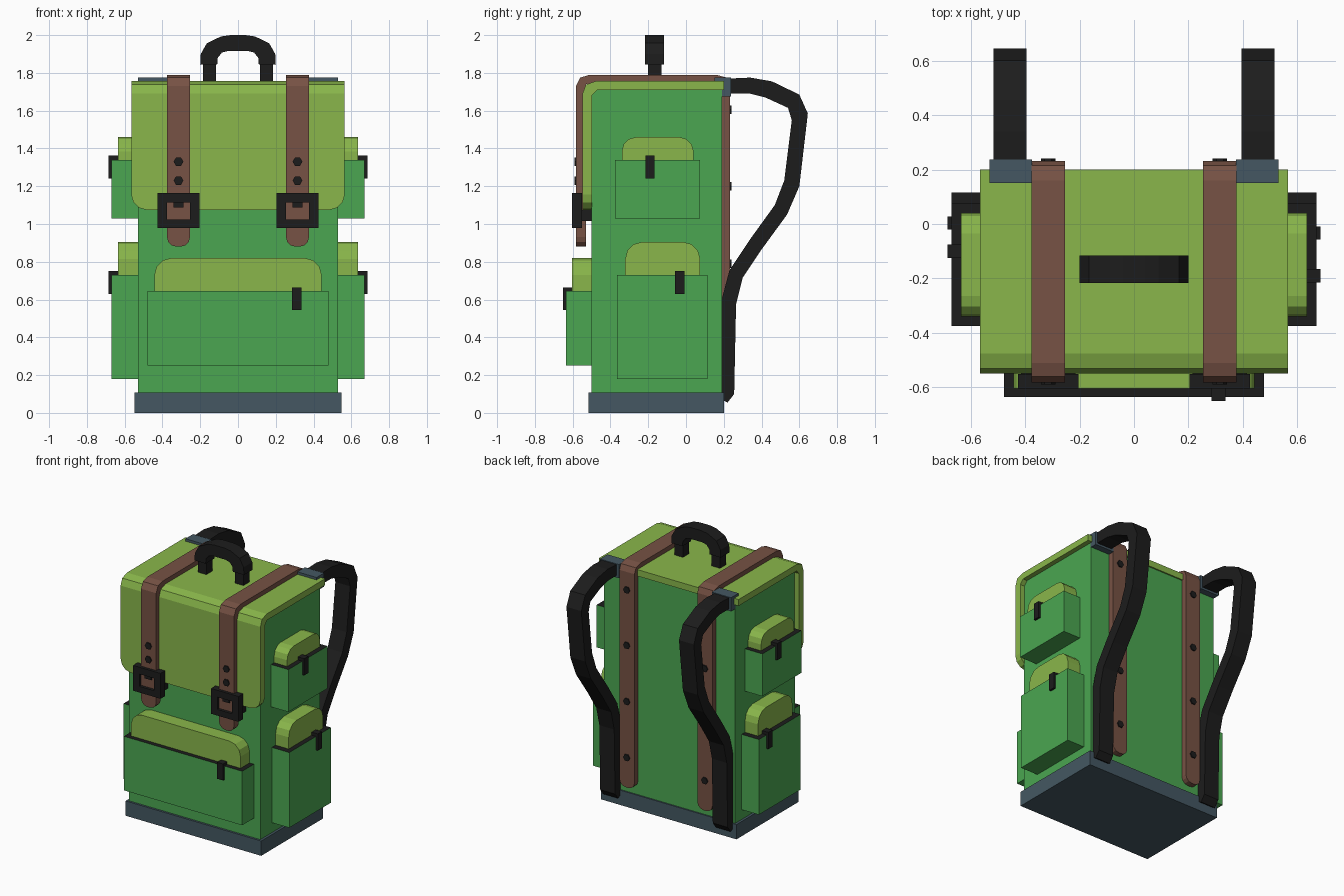
import bpy, bmesh, math
from mathutils import Matrix, Vector

if "Cube" in bpy.data.objects:
    bpy.data.objects.remove(bpy.data.objects["Cube"])


def material(name, r, g, b):
    m = bpy.data.materials.new(name)
    m.diffuse_color = tuple((c / 255) ** 2.2 for c in (r, g, b)) + (1,)
    m.use_nodes = True
    m.node_tree.nodes["Principled BSDF"].inputs["Base Color"].default_value = m.diffuse_color
    return m


LIME = material("lime_cloth", 136, 181, 76)
GREEN = material("green_cloth", 76, 165, 82)
LEATHER = material("leather", 118, 83, 70)
SLATE = material("slate_rubber", 70, 88, 98)
BLACK = material("black_trim", 34, 34, 34)


def finish(name, bm, *mats):
    bmesh.ops.recalc_face_normals(bm, faces=bm.faces)
    me = bpy.data.meshes.new(name)
    bm.to_mesh(me)
    bm.free()
    for m in mats:
        me.materials.append(m)
    ob = bpy.data.objects.new(name, me)
    bpy.context.collection.objects.link(ob)
    return ob


def add_box(bm, x0, x1, y0, y1, z0, z1):
    mat = (Matrix.Translation(((x0 + x1) / 2, (y0 + y1) / 2, (z0 + z1) / 2))
           @ Matrix.Diagonal((abs(x1 - x0), abs(y1 - y0), abs(z1 - z0), 1)))
    return bmesh.ops.create_cube(bm, size=1, matrix=mat)["verts"]


def boxes(name, mat, *dims):
    bm = bmesh.new()
    for d in dims:
        add_box(bm, *d)
    return finish(name, bm, mat)


def prism(name, mat, pts, axis, a, b, round_z=None, radius=0, segs=3):
    """Extrude a (y,z) profile along x or an (x,z) profile along y.
    round_z rounds the corners of the sheet ends lying at those heights."""
    bm = bmesh.new()
    place = (lambda p, t: (t, *p)) if axis == "x" else (lambda p, t: (p[0], t, p[1]))
    face = bm.faces.new([bm.verts.new(place(p, a)) for p in pts])
    new = bmesh.ops.extrude_face_region(bm, geom=[face])["geom"]
    shift = Vector((b - a, 0, 0) if axis == "x" else (0, b - a, 0))
    bmesh.ops.translate(bm, vec=shift, verts=[g for g in new if isinstance(g, bmesh.types.BMVert)])
    for z in round_z or ():
        edges = [e for e in bm.edges
                 if all(abs(v.co.z - z) < 1e-4 for v in e.verts)
                 and abs(e.verts[0].co.x - e.verts[1].co.x) < 1e-4]
        bmesh.ops.bevel(bm, geom=edges, offset=radius, segments=segs, profile=0.5, affect="EDGES")
    return finish(name, bm, mat)


def arch(a, b, z0, z1, r, n=3):
    """Rectangle profile with rounded top corners."""
    pts = [(a, z0), (b, z0)]
    for cx, start in ((b - r, 0), (a + r, 90)):
        for i in range(n + 1):
            t = math.radians(start + 90 * i / n)
            pts.append((cx + r * math.cos(t), z1 - r + r * math.sin(t)))
    return pts


def pocket_box(name, *dims):
    """Green pocket with a black lining showing on its top face."""
    bm = bmesh.new()
    add_box(bm, *dims)
    bm.normal_update()
    for f in bm.faces:
        f.material_index = int(f.normal.z > 0.9)
    finish(name, bm, GREEN, BLACK)


def rivets(name, x, y, heights):
    bm = bmesh.new()
    for z in heights:
        bmesh.ops.create_cone(bm, cap_ends=True, segments=6, radius1=0.026, radius2=0.026, depth=0.02,
                              matrix=Matrix.Translation((x, y, z)) @ Matrix.Rotation(math.pi / 2, 4, "X")
                              @ Matrix.Rotation(math.pi / 6, 4, "Z"))
    finish(name, bm, BLACK)


# Main bag and base
boxes("bag_body", GREEN, (-0.53, 0.53, -0.5, 0.19, 0.1, 1.72))
boxes("base", SLATE, (-0.548, 0.548, -0.515, 0.2, 0, 0.108))

# Bent top flap with rounded lower corners
prism("top_flap", LIME,
      [(0.2, 1.757), (-0.475, 1.757), (-0.53, 1.738), (-0.548, 1.69), (-0.548, 1.075),
       (-0.498, 1.075), (-0.498, 1.68), (-0.47, 1.71), (0.2, 1.71)],
      "x", -0.565, 0.565, (1.075,), 0.08)

# Carry handle: two feet and a faceted arch
boxes("handle_feet", BLACK, *[(s * 0.15 - 0.034, s * 0.15 + 0.034, -0.2, -0.13, 1.74, 1.86) for s in (-1, 1)])
outer = [(0.2, 1.845), (0.197, 1.9), (0.165, 1.957), (0.09, 1.993), (0.04, 2.0)]
inner = [(0.11, 1.845), (0.107, 1.88), (0.085, 1.908), (0.05, 1.917)]
prism("handle_arch", BLACK,
      outer + [(-x, z) for x, z in outer[::-1]] + [(-x, z) for x, z in inner] + inner[::-1],
      "y", -0.217, -0.116)

# Shoulder strap side profile
strap_outer = [(0.19, 1.755), (0.23, 1.77), (0.34, 1.775), (0.455, 1.755), (0.6, 1.685), (0.645, 1.585),
               (0.6, 1.2), (0.535, 1.05), (0.4, 0.865), (0.30, 0.715), (0.265, 0.575), (0.255, 0.1), (0.22, 0.055)]
strap_inner = [(0.19, 0.07), (0.18, 0.12), (0.185, 0.585), (0.23, 0.755), (0.34, 0.92), (0.47, 1.1),
               (0.52, 1.23), (0.56, 1.55), (0.54, 1.615), (0.42, 1.67), (0.34, 1.69), (0.19, 1.69)]
# Leather strap side profile, running from the front over the top and down the back
leather = [(-0.582, 0.88), (-0.582, 1.73), (-0.56, 1.775), (-0.51, 1.79), (0.16, 1.79), (0.215, 1.775),
           (0.232, 1.735), (0.232, 0.16), (0.185, 0.16), (0.185, 1.74), (-0.53, 1.74), (-0.53, 0.88)]

for side, s in (("left", -1), ("right", 1)):
    prism(f"shoulder_strap_{side}", BLACK, strap_outer + strap_inner, "x", s * 0.395, s * 0.515)
    prism(f"strap_anchor_{side}", SLATE,
          [(0.15, 1.775), (0.237, 1.775), (0.237, 1.675), (0.185, 1.675), (0.185, 1.75), (0.15, 1.75)],
          "x", s * 0.375, s * 0.53)
    c = s * 0.315
    prism(f"leather_strap_{side}", LEATHER, leather, "x", c - 0.061, c + 0.061, (0.88, 0.16), 0.05)
    rivets(f"front_rivets_{side}", c, -0.58, (1.33, 1.23))
    rivets(f"back_rivets_{side}", c, 0.23, (1.605, 1.2, 0.79, 0.38))
    # Buckle frame, crossbar pin and rear mount
    boxes(f"buckle_{side}", BLACK,
          (c - 0.111, c - 0.06, -0.603, -0.55, 0.98, 1.165), (c + 0.06, c + 0.111, -0.603, -0.55, 0.98, 1.165),
          (c - 0.06, c + 0.06, -0.603, -0.55, 0.98, 1.025), (c - 0.06, c + 0.06, -0.603, -0.55, 1.115, 1.165),
          (c - 0.026, c + 0.026, -0.59, -0.57, 1.088, 1.115),
          (c - 0.1, c + 0.1, -0.55, -0.49, 1.015, 1.075))
    # Two side pockets: y range, z range, lid y range, lid top, corner radius, tab y for left/right
    for level, y0, y1, z0, z1, ly0, ly1, top, r, tabs in (
            ("upper", -0.375, 0.075, 1.03, 1.34, -0.34, 0.04, 1.46, 0.075, (-0.1, -0.19)),
            ("lower", -0.365, 0.115, 0.18, 0.73, -0.322, 0.075, 0.905, 0.09, (0.003, -0.033))):
        pocket_box(f"{level}_side_pocket_{side}", s * 0.52, s * 0.67, y0, y1, z0, z1)
        prism(f"{level}_side_pocket_lid_{side}", LIME, arch(ly0, ly1, z1 - 0.02, top, r),
              "x", s * 0.52, s * 0.635)
        t = tabs[s > 0]
        boxes(f"{level}_side_pocket_tab_{side}", BLACK,
              (s * 0.635, s * 0.685, t - 0.024, t + 0.024, z1 - 0.1, z1 + 0.022))

# Front pocket
pocket_box("front_pocket", -0.478, 0.478, -0.635, -0.49, 0.25, 0.645)
prism("front_pocket_lid", LIME, arch(-0.443, 0.443, 0.625, 0.82, 0.09), "y", -0.603, -0.49)
boxes("front_pocket_tab", BLACK, (0.285, 0.335, -0.65, -0.6, 0.545, 0.665))
